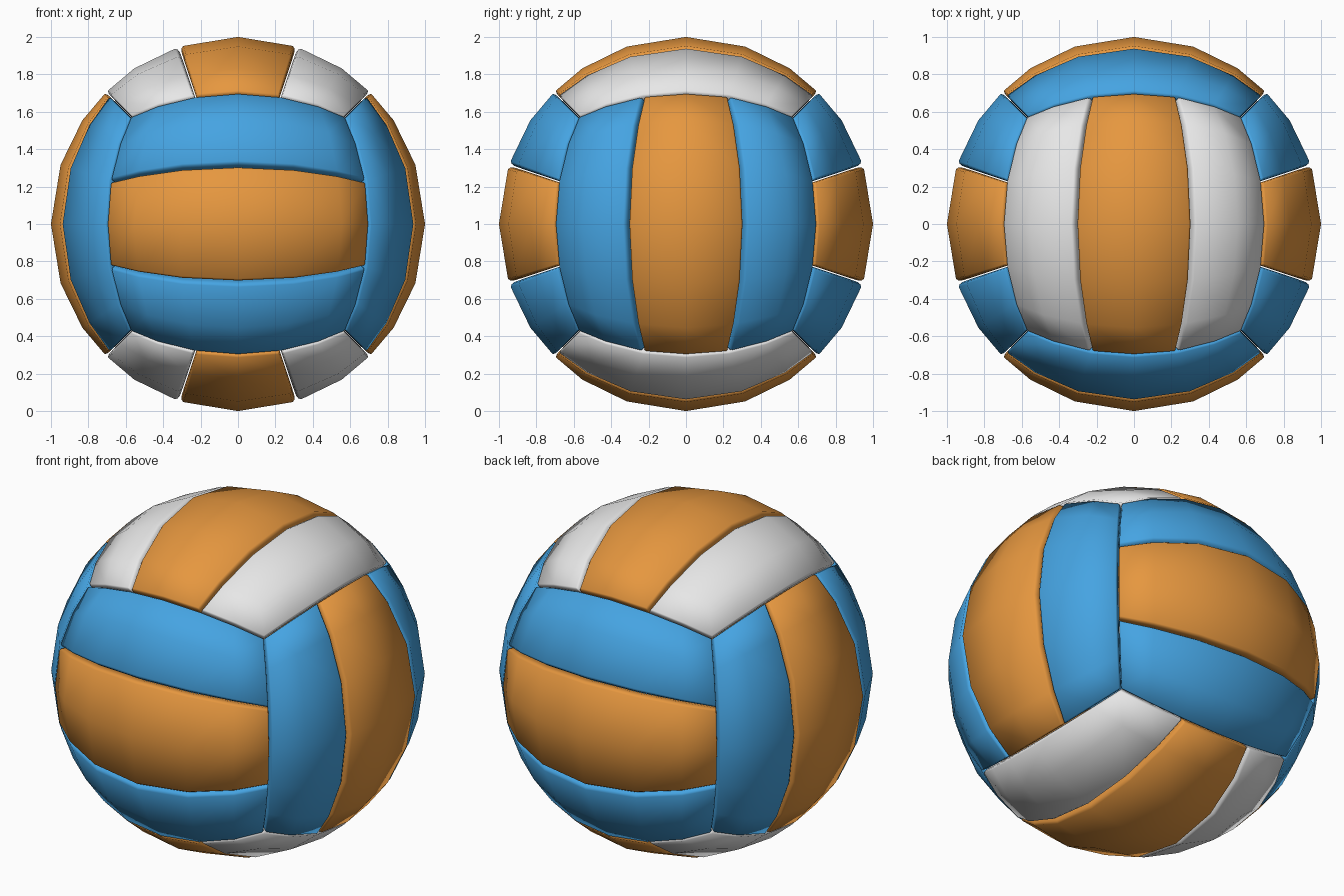
import bpy, bmesh
from mathutils import Vector

if "Cube" in bpy.data.objects:
    bpy.data.objects.remove(bpy.data.objects["Cube"])


def material(name, rgb):
    m = bpy.data.materials.new(name)
    m.diffuse_color = (*rgb, 1)
    m.use_nodes = True
    m.node_tree.nodes["Principled BSDF"].inputs["Base Color"].default_value = m.diffuse_color
    return m


blue = material("blue", (0.06, 0.37, 0.76))
orange = material("orange", (0.79, 0.31, 0.05))
white = material("white", (0.80, 0.80, 0.80))

# Rounded panel border: distance in from the seam and radius of each ring
RINGS = [(0.004, 0.93), (0.005, 0.968), (0.012, 0.986), (0.026, 0.996)]


def stations(a, b, n):
    """Parameters from a to b with border rings at both ends: (value, ring)."""
    k = len(RINGS)
    lo = [(a + d, i) for i, (d, r) in enumerate(RINGS)]
    mid = [(a + (b - a) * i / n, k) for i in range(1, n)]
    hi = [(b - d, i) for i, (d, r) in reversed(list(enumerate(RINGS)))]
    return lo + mid + hi


def panel(name, normal, along, v0, v1, mat):
    """One strip of a cube face, pushed out onto the ball."""
    across = normal.cross(along)
    radii = [r for d, r in RINGS] + [1.0]
    us, vs = stations(-1, 1, 6), stations(v0, v1, 2)
    bm = bmesh.new()
    grid = []
    for u, iu in us:
        row = []
        for v, iv in vs:
            p = (normal + along * u + across * v).normalized() * radii[min(iu, iv)]
            row.append(bm.verts.new(p + Vector((0, 0, 1))))
        grid.append(row)
    for i in range(len(us) - 1):
        for j in range(len(vs) - 1):
            bm.faces.new((grid[i][j], grid[i + 1][j],
                          grid[i + 1][j + 1], grid[i][j + 1]))
    for f in bm.faces:
        f.smooth = True
    me = bpy.data.meshes.new(name)
    bm.to_mesh(me)
    bm.free()
    me.materials.append(mat)
    ob = bpy.data.objects.new(name, me)
    bpy.context.collection.objects.link(ob)


# Six sides of three strips: side axis, strip direction, outer strip colour
X, Y, Z = Vector((1, 0, 0)), Vector((0, 1, 0)), Vector((0, 0, 1))
SIDES = [("front", -Y, X, blue), ("back", Y, X, blue),
         ("right", X, Z, blue), ("left", -X, Z, blue),
         ("top", Z, Y, white), ("bottom", -Z, Y, white)]
for side, normal, along, outer in SIDES:
    for i, mat in enumerate((outer, orange, outer)):
        v0 = -1 + i * 2 / 3
        panel(f"{side}_panel_{i + 1}", normal, along, v0, v0 + 2 / 3, mat)
